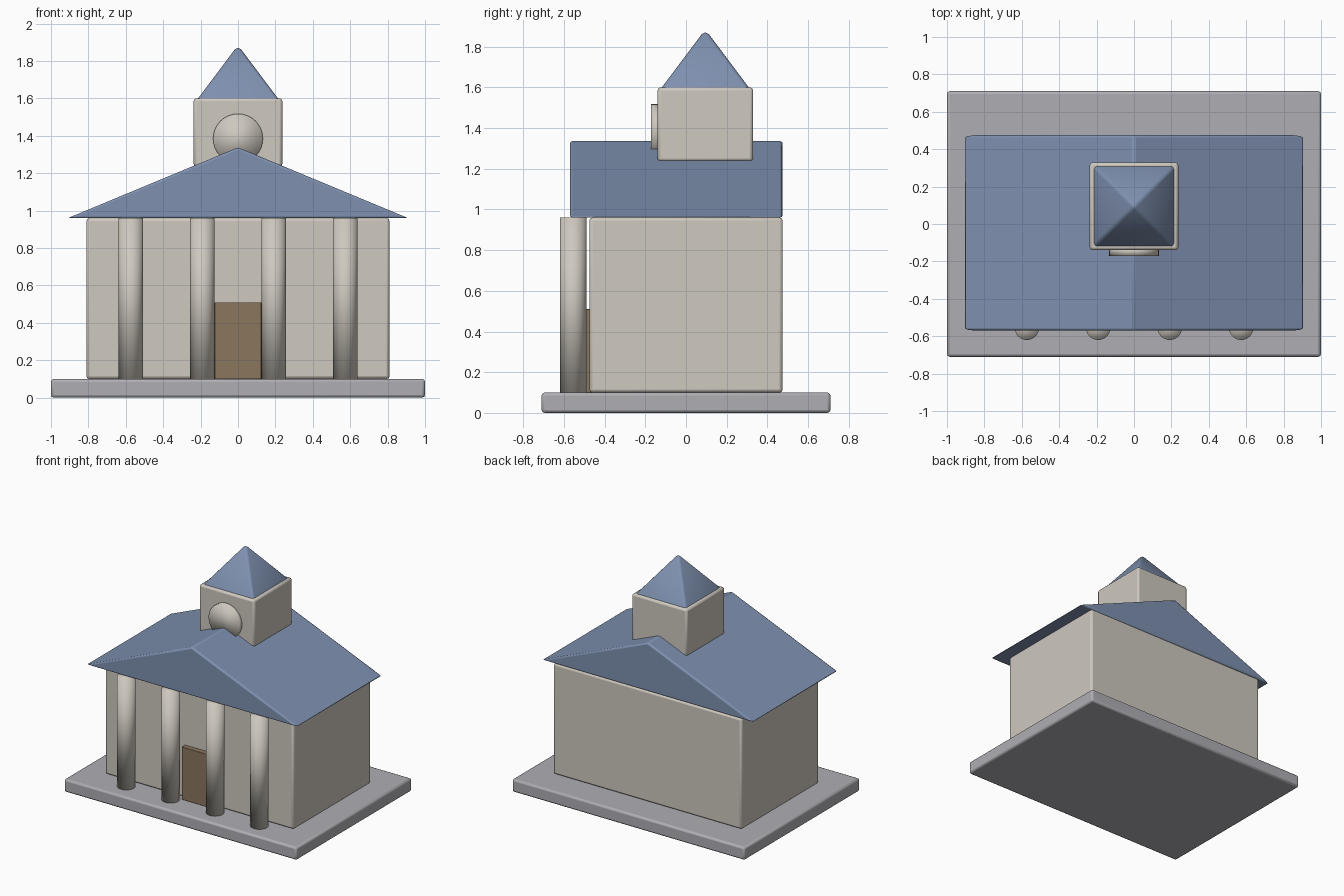
import bpy, bmesh, math

if "Cube" in bpy.data.objects:
    bpy.data.objects.remove(bpy.data.objects["Cube"])


def material(name, rgb):
    m = bpy.data.materials.new(name)
    m.diffuse_color = (*rgb, 1)
    m.use_nodes = True
    m.node_tree.nodes["Principled BSDF"].inputs["Base Color"].default_value = m.diffuse_color
    return m


STONE = material("pale stone", (0.62, 0.58, 0.52))
SLATE = material("blue slate", (0.21, 0.28, 0.43))
PAVING = material("grey paving", (0.43, 0.42, 0.45))
WOOD = material("brown wood", (0.26, 0.18, 0.11))


def finish(name, bm, mat, bevel=0.0, angle=30):
    bmesh.ops.recalc_face_normals(bm, faces=bm.faces)
    mesh = bpy.data.meshes.new(name)
    bm.to_mesh(mesh)
    bm.free()
    ob = bpy.data.objects.new(name, mesh)
    bpy.context.collection.objects.link(ob)
    mesh.materials.append(mat)
    for p in mesh.polygons:
        p.use_smooth = angle is None
    if bevel:
        mod = ob.modifiers.new("soft edges", "BEVEL")
        mod.width = bevel
        mod.segments = 2
        mod.limit_method = 'ANGLE'
    if angle is not None:
        bpy.context.view_layer.objects.active = ob
        bpy.ops.object.select_all(action='DESELECT')
        ob.select_set(True)
        bpy.ops.object.shade_smooth_by_angle(angle=math.radians(angle))
    return ob


def box(name, x, y0, y1, z0, z1, mat, bevel):
    bm = bmesh.new()
    bmesh.ops.create_cube(bm, size=1)
    for v in bm.verts:
        v.co = (v.co.x * 2 * x, y0 + (v.co.y + .5) * (y1 - y0), z0 + (v.co.z + .5) * (z1 - z0))
    return finish(name, bm, mat, bevel)


def cylinder(name, r, depth, loc, mat, forward=False):
    bm = bmesh.new()
    bmesh.ops.create_cone(bm, cap_ends=True, segments=32, radius1=r, radius2=r, depth=depth)
    ob = finish(name, bm, mat, angle=None)
    ob.location = loc
    if forward:
        ob.rotation_euler.x = math.pi / 2
    return ob


# Plinth, hall and door
box("plinth", 1.0, -0.71, 0.71, 0, 0.1, PAVING, 0.015)
box("hall", 0.81, -0.475, 0.475, 0.1, 0.96, STONE, 0.015)
box("door", 0.125, -0.515, -0.44, 0.1, 0.51, WOOD, 0.004)

# Portico columns
for i in range(4):
    cylinder(f"column_{i + 1}", 0.065, 0.86, (-0.573 + 0.382 * i, -0.555, 0.53), STONE)

# Gabled roof, overhanging the columns
bm = bmesh.new()
gable = bm.faces.new([bm.verts.new(c) for c in
                      ((-0.91, -0.57, 0.96), (0.91, -0.57, 0.96), (0, -0.57, 1.338))])
ext = bmesh.ops.extrude_face_region(bm, geom=[gable])
for v in ext["geom"]:
    if isinstance(v, bmesh.types.BMVert):
        v.co.y = 0.475
finish("roof", bm, SLATE, 0.012)

# Bell tower and clock disc
box("tower", 0.237, -0.14, 0.33, 1.235, 1.6, STONE, 0.015)
cylinder("clock_disc", 0.133, 0.05, (0, -0.147, 1.385), STONE, forward=True)

# Four-sided spire with softened edges
bm = bmesh.new()
bmesh.ops.create_cone(bm, cap_ends=True, segments=4, radius1=0.225 * math.sqrt(2),
                      radius2=0, depth=0.30)
bmesh.ops.remove_doubles(bm, verts=bm.verts, dist=1e-4)
# square the cone up with the tower
for v in bm.verts:
    x, y = v.co.x, v.co.y
    if abs(x) < 1e-4 or abs(y) < 1e-4:
        v.co.x, v.co.y = (x - y) * math.sqrt(.5), (x + y) * math.sqrt(.5)
spire = finish("spire", bm, SLATE, 0.015, angle=None)
spire.location = (0, 0.095, 1.735)
